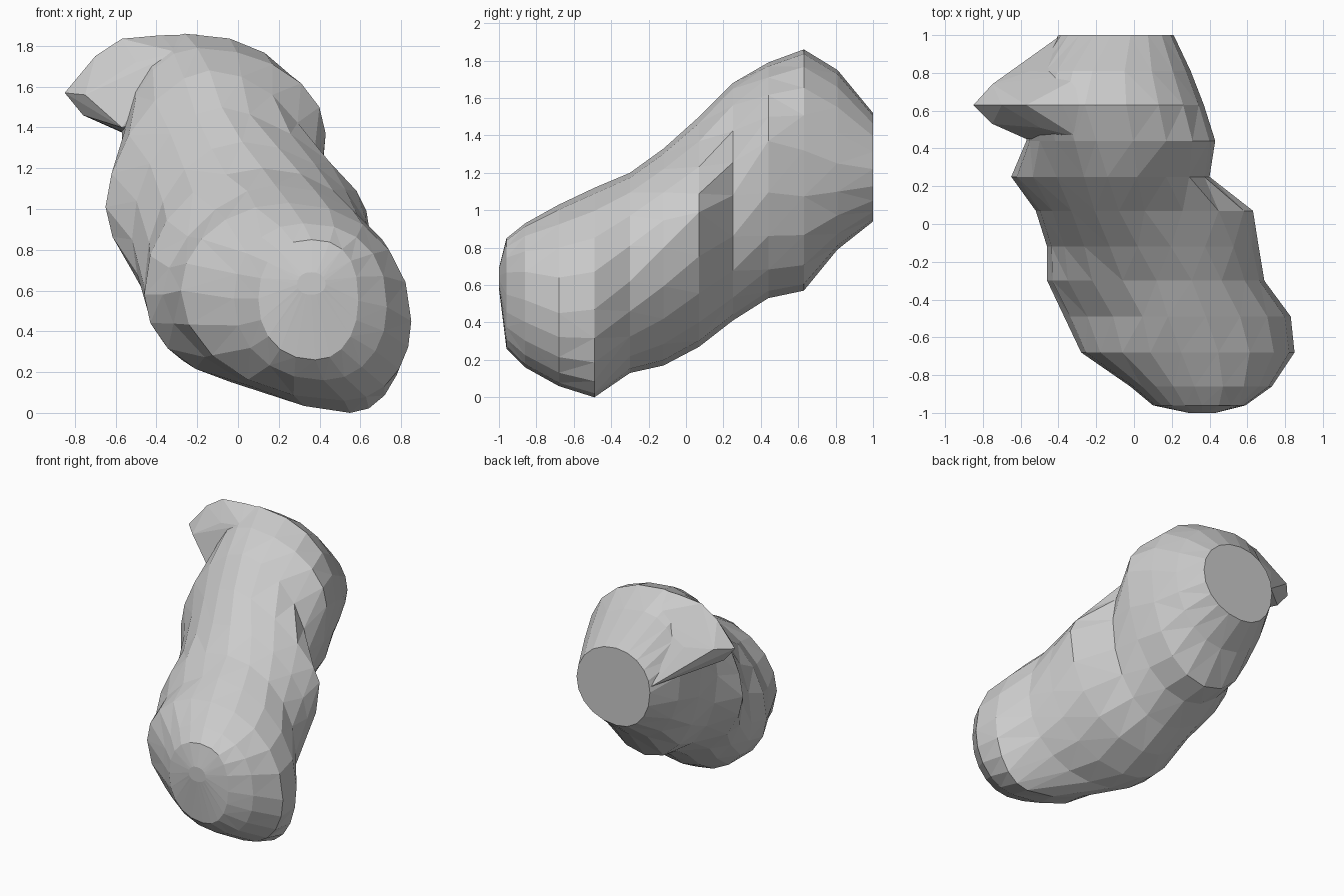
import bpy, bmesh
from math import sin, cos, pi

SIDES = 20

# Cross-sections along y:
# y, left x/z, right x/z, bottom x/z, top x/z, upper-right pinch, left pinch
SECTIONS = [
    (-1.00, 0.29, 0.63, 0.43, 0.63, 0.36, 0.58, 0.36, 0.69, 0.9, 0.9),
    (-0.96, 0.10, 0.56, 0.59, 0.55, 0.38, 0.26, 0.36, 0.85, 0.8, 0.9),
    (-0.86, -0.02, 0.56, 0.73, 0.52, 0.42, 0.16, 0.32, 0.93, 0.85, 0.95),
    (-0.68, -0.28, 0.60, 0.85, 0.45, 0.52, 0.06, 0.25, 1.03, 0.95, 1.0),
    (-0.49, -0.37, 0.58, 0.83, 0.47, 0.55, 0.00, 0.18, 1.12, 1.0, 1.2),
    (-0.30, -0.46, 0.58, 0.69, 0.62, 0.15, 0.13, 0.12, 1.20, 0.95, 1.0),
    (-0.12, -0.46, 0.62, 0.66, 0.80, 0.00, 0.17, 0.02, 1.33, 1.1, 1.0),
    (0.07, -0.52, 0.85, 0.63, 0.99, -0.02, 0.27, -0.08, 1.50, 1.4, 1.05),
    (0.25, -0.65, 1.01, 0.40, 1.08, -0.06, 0.41, -0.14, 1.68, 1.05, 1.2),
    (0.44, -0.57, 1.22, 0.43, 1.37, -0.08, 0.53, -0.20, 1.79, 1.0, 1.0),
    (0.63, -0.57, 1.40, 0.37, 1.32, -0.10, 0.57, -0.26, 1.86, 0.9, 0.95),
    (0.81, -0.52, 1.35, 0.30, 1.25, -0.10, 0.79, -0.22, 1.75, 0.95, 0.9),
    (1.00, -0.40, 1.26, 0.21, 1.22, -0.12, 0.94, -0.12, 1.52, 1.0, 0.95),
]


def ring_points(y, lx, lz, rx, rz, bx, bz, tx, tz, pinch, left_pinch):
    """Four quarter-ellipses joined at the extreme points."""
    for i in range(SIDES):
        a = 2 * pi * i / SIDES
        c, s = cos(a), sin(a)
        px, pz = (rx, rz) if c >= 0 else (lx, lz)
        qx, qz = (tx, tz) if s >= 0 else (bx, bz)
        p = left_pinch if c < 0 else pinch if s >= 0 else 0.95
        yield (qx + (px - qx) * abs(c) ** p, y, pz + (qz - pz) * abs(s) ** p)


def finish(bm, name):
    bmesh.ops.recalc_face_normals(bm, faces=bm.faces)
    mesh = bpy.data.meshes.new(name)
    bm.to_mesh(mesh)
    bm.free()
    obj = bpy.data.objects.new(name, mesh)
    bpy.context.collection.objects.link(obj)
    return obj


# Lumpy bent body, lofted front to back with a flat cut end
bm = bmesh.new()
rings = [[bm.verts.new(p) for p in ring_points(*s)] for s in SECTIONS]
for a, b in zip(rings, rings[1:]):
    for i in range(SIDES):
        j = (i + 1) % SIDES
        bm.faces.new((a[i], a[j], b[j], b[i]))
bm.faces.new(rings[0])
bm.faces.new(rings[-1])
bmesh.ops.triangulate(bm, faces=[f for f in bm.faces if len(f.verts) == 4])
body = finish(bm, "lumpy_body")

# Pointed bump on the upper left, blending back into the top
bm = bmesh.new()
for p in [(-0.85, 0.63, 1.57), (-0.75, 0.53, 1.56), (-0.76, 0.63, 1.46),
          (-0.70, 0.63, 1.75), (-0.75, 0.74, 1.58), (-0.57, 0.63, 1.835),
          (-0.55, 0.81, 1.57), (-0.57, 0.45, 1.40), (-0.57, 0.63, 1.38),
          (-0.38, 0.63, 1.852), (-0.20, 0.63, 1.855), (-0.25, 0.80, 1.74),
          (-0.50, 0.51, 1.72), (-0.30, 0.46, 1.77), (-0.20, 0.50, 1.50),
          (-0.40, 0.99, 1.30)]:
    bm.verts.new(p)
bmesh.ops.convex_hull(bm, input=bm.verts)
bmesh.ops.delete(bm, geom=[v for v in bm.verts if not v.link_faces], context='VERTS')
bump = finish(bm, "side_bump")
bump.hide_render = True
bump.hide_set(True)

# Merge the bump into the body
union = body.modifiers.new("join_bump", 'BOOLEAN')
union.operation = 'UNION'
union.solver = 'EXACT'
union.object = bump
bpy.context.view_layer.objects.active = body
body.select_set(True)
bpy.ops.object.modifier_apply(modifier=union.name)
bpy.data.objects.remove(bump)
